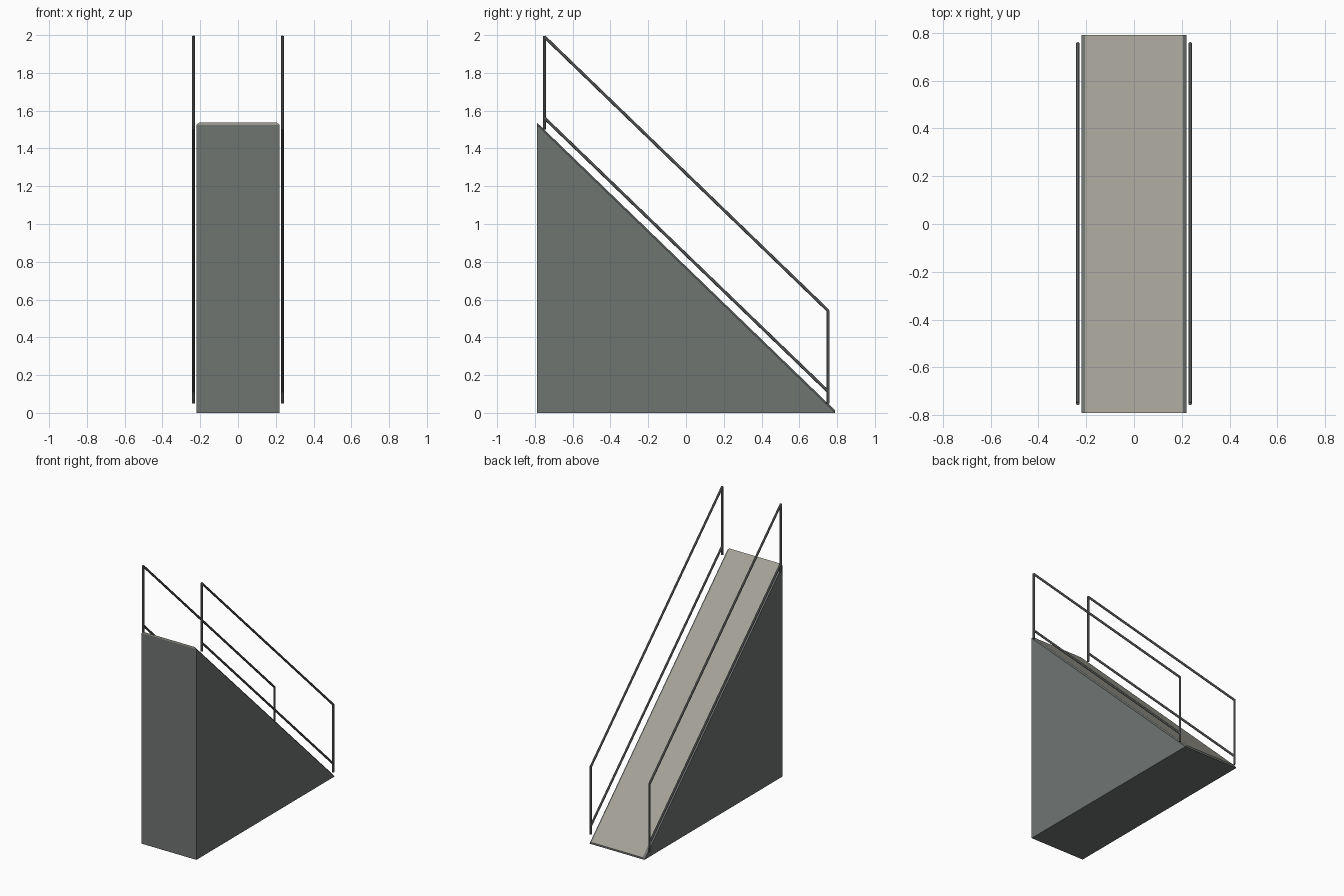
import bpy
import bmesh
from mathutils import Vector

cube = bpy.data.objects.get("Cube")
if cube:
    bpy.data.objects.remove(cube, do_unlink=True)


def material(name, colour):
    mat = bpy.data.materials.new(name)
    mat.use_nodes = True
    mat.diffuse_color = colour
    bsdf = next(n for n in mat.node_tree.nodes if n.type == 'BSDF_PRINCIPLED')
    bsdf.inputs["Base Color"].default_value = colour
    return mat


grey = material("steel grey", (0.16, 0.178, 0.167, 1))
tan = material("warm stone", (0.37, 0.36, 0.31, 1))

HALF_W, HALF_L, HEIGHT = 0.22, 0.79, 1.525
BEVEL, SLAB = 0.015, 0.013


def finish(bm, name, mats):
    bmesh.ops.recalc_face_normals(bm, faces=bm.faces)
    mesh = bpy.data.meshes.new(name)
    bm.to_mesh(mesh)
    bm.free()
    for mat in mats:
        mesh.materials.append(mat)
    obj = bpy.data.objects.new(name, mesh)
    bpy.context.collection.objects.link(obj)
    return obj


# Ramp wedge: side profile swept across, with a tapered walking surface on top
bm = bmesh.new()
sides = []
for s in (-1, 1):
    outer, inner = s * HALF_W, s * (HALF_W - BEVEL)
    points = [(outer, -HALF_L, 0), (outer, HALF_L, 0), (outer, -HALF_L, HEIGHT),
              (inner, HALF_L, SLAB), (inner, -HALF_L, HEIGHT + SLAB)]
    sides.append([bm.verts.new(p) for p in points])
    front, back, top, deck_back, deck_top = sides[-1]
    bm.faces.new((front, back, top))
    bm.faces.new((back, deck_back, deck_top, top))
left, right = sides
for a, b in ((0, 1), (1, 3), (3, 4), (4, 2), (2, 0)):
    bm.faces.new((left[a], left[b], right[b], right[a]))
bmesh.ops.recalc_face_normals(bm, faces=bm.faces)
for f in bm.faces:
    deck = f.normal.z > 0.1 and abs(f.normal.x) < 0.1
    lip = min(v.co.z for v in f.verts) > HEIGHT - 0.01
    f.material_index = int(deck or lip)
finish(bm, "ramp_wedge", (grey, tan))


# Handrails: straight octagonal tubes
def tube(name, start, end, radius=0.008):
    start, end = Vector(start), Vector(end)
    axis = end - start
    bm = bmesh.new()
    bmesh.ops.create_cone(bm, cap_ends=True, segments=8, radius1=radius,
                          radius2=radius, depth=axis.length)
    obj = finish(bm, name, (grey,))
    obj.location = (start + end) / 2
    obj.rotation_euler = axis.to_track_quat('Z', 'Y').to_euler()


Y_TOP, Y_LOW = -0.75, 0.753
for side, x in (("right", -0.235), ("left", 0.235)):
    tube(side + "_upper_post", (x, Y_TOP, 1.5), (x, Y_TOP, 1.994))
    tube(side + "_lower_post", (x, Y_LOW, 0.05), (x, Y_LOW, 0.543))
    tube(side + "_hand_rail", (x, Y_TOP, 1.992), (x, Y_LOW, 0.54))
    tube(side + "_lower_rail", (x, Y_TOP, 1.562), (x, Y_LOW, 0.112))
